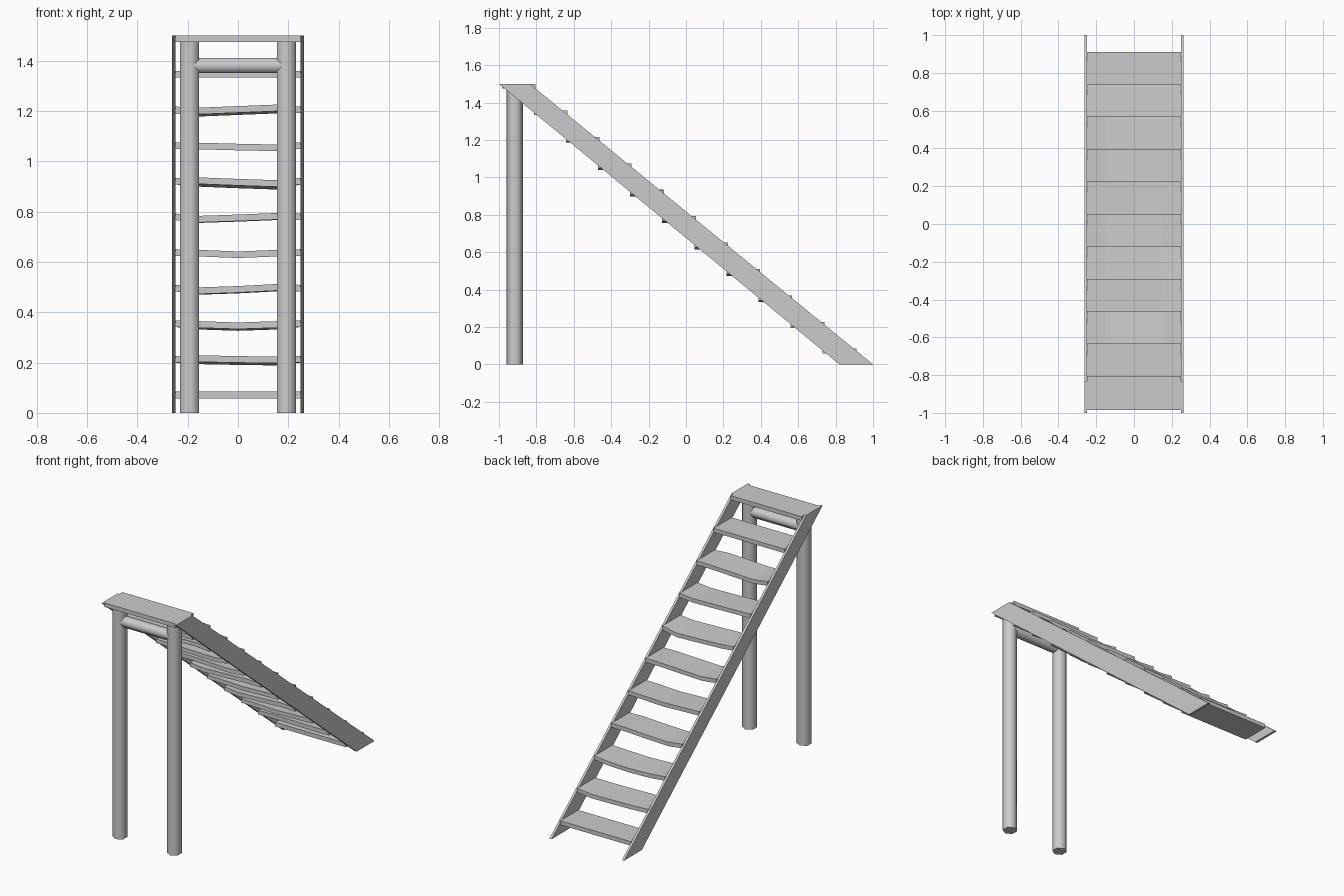
import bpy, bmesh
from math import pi, cos, sin

if "Cube" in bpy.data.objects:
    bpy.data.objects.remove(bpy.data.objects["Cube"])


def make(name, verts, faces, smooth=False):
    me = bpy.data.meshes.new(name)
    me.from_pydata(verts, [], faces)
    bm = bmesh.new()
    bm.from_mesh(me)
    bmesh.ops.recalc_face_normals(bm, faces=bm.faces)
    bm.to_mesh(me)
    bm.free()
    if smooth:
        for p in me.polygons:
            p.use_smooth = len(p.vertices) == 4
    ob = bpy.data.objects.new(name, me)
    bpy.context.collection.objects.link(ob)
    return ob


def loft(name, rings, smooth=False):
    # skin a row of equal cross-sections and cap both ends
    n = len(rings[0])
    verts = [v for r in rings for v in r]
    faces = [list(range(n)), list(range(len(verts) - n, len(verts)))]
    for k in range(len(rings) - 1):
        for i in range(n):
            j = (i + 1) % n
            faces.append([k*n + i, k*n + j, (k + 1)*n + j, (k + 1)*n + i])
    return make(name, verts, faces, smooth)


LEG_Y = -0.915
profile = [(-1, 1.5), (-0.835, 1.5), (1, 0), (0.82, 0)]
for side, s in (("left", -1), ("right", 1)):
    # sloping side board
    loft(side + "_stringer", [[(s*x, y, z) for y, z in profile] for x in (0.248, 0.263)])
    # six-sided post
    hexa = [(sin(i*pi/3)*0.0435, cos(i*pi/3)*0.0435) for i in range(6)]
    loft(side + "_post", [[(s*0.192 + a, LEG_Y + b, z) for a, b in hexa]
                          for z in (0, 1.477)], True)

# six-sided bar between the posts
hexa = [(cos(i*pi/3)*0.035, sin(i*pi/3)*0.035) for i in range(6)]
loft("cross_bar", [[(x, LEG_Y + a, 1.38 + b) for a, b in hexa] for x in (-0.19, 0.19)], True)

# worn treads: left, middle, right sag and extra drop of the back underside (mm)
wear = [(0, 0, 0, 0), (0, 0, 0, 0), (-4, 2, 8, 9), (-2, -6, -9, 0), (2, -4, -9, 11),
        (-9, -4, 2, 2), (-3, -9, -3, 0), (-10, -5, 3, 3), (-3, -8, -3, 7),
        (3, 0, -2, 9), (0, 0, 0, 0)]
for k, (l, m, r, drop) in enumerate(wear):
    y0 = -0.985 + 0.1716*k
    y1 = y0 + 0.18
    top = 1.5 - 0.1416*k
    rings = []
    for x, dz, d in ((-0.25, 0, 0), (-0.15, l, drop), (0, m, drop),
                     (0.15, r, drop), (0.25, 0, 0)):
        z, d = top + dz/1000, d/1000
        rings.append([(x, y0, z - 0.026), (x, y1, z - 0.026 - d), (x, y1, z - d), (x, y0, z)])
    loft("tread_%02d" % (k + 1), rings)
